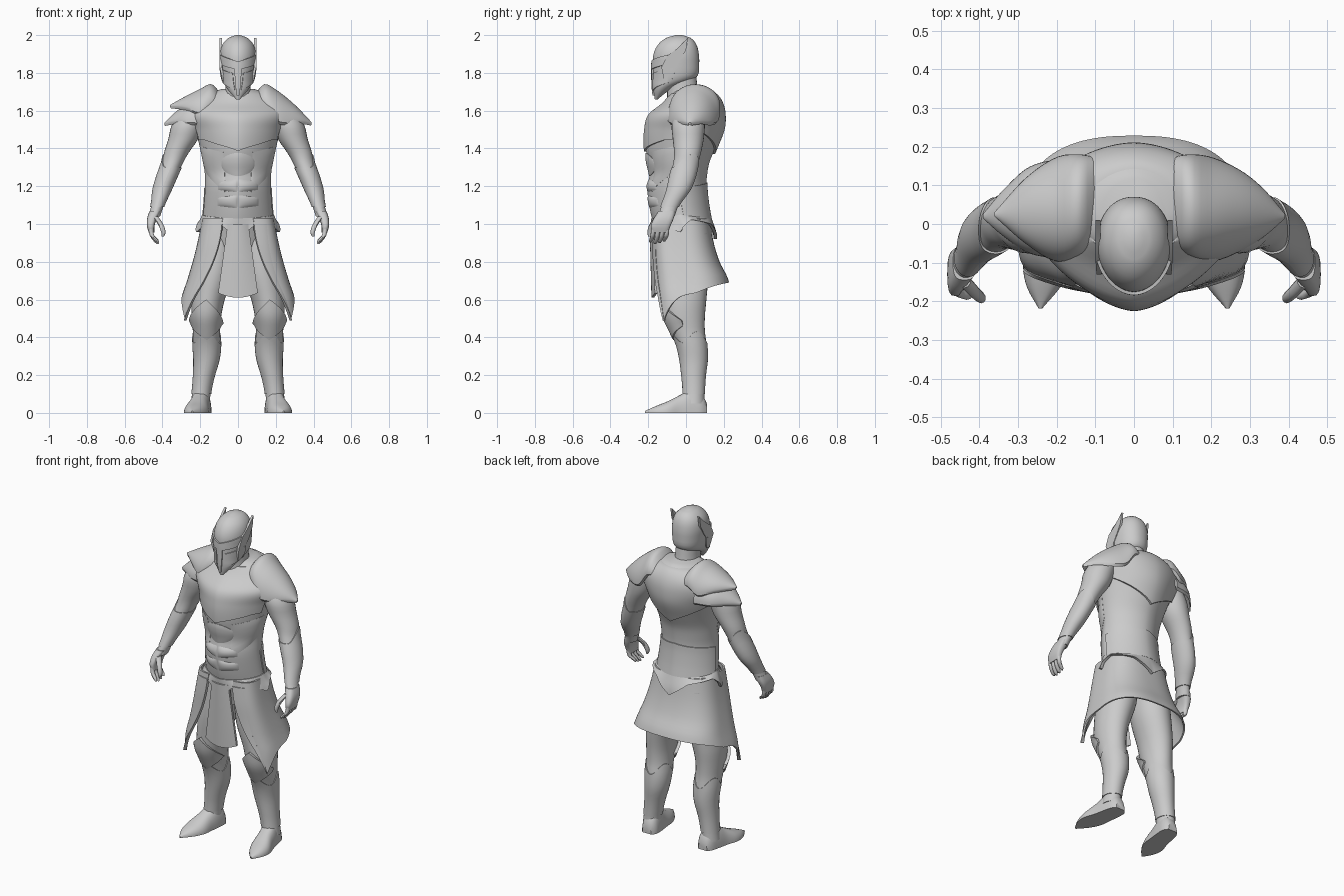
import bpy, bmesh, math
from math import sin, cos, pi

if "Cube" in bpy.data.objects:
    bpy.data.objects.remove(bpy.data.objects["Cube"])

steel = bpy.data.materials.new("grey_steel")
steel.diffuse_color = (0.6, 0.6, 0.6, 1)
steel.use_nodes = True
steel.node_tree.nodes["Principled BSDF"].inputs["Base Color"].default_value = steel.diffuse_color


def make(name, verts, faces, mirror=False):
    bm = bmesh.new()
    vs = [bm.verts.new(v) for v in verts]
    for f in faces:
        bm.faces.new([vs[i] for i in f])
    bmesh.ops.recalc_face_normals(bm, faces=bm.faces)
    me = bpy.data.meshes.new(name)
    bm.to_mesh(me)
    bm.free()
    me.materials.append(steel)
    me.shade_smooth()
    me.set_sharp_from_angle(angle=math.radians(40))
    ob = bpy.data.objects.new(name, me)
    bpy.context.collection.objects.link(ob)
    if mirror:
        ob.modifiers.new("Mirror", "MIRROR").use_mirror_merge = False


def spow(c, n):
    return math.copysign(abs(c) ** (2 / n), c)


def interp(s, z):
    """Smoothly interpolate rows keyed by their first value."""
    z = min(max(z, s[0][0]), s[-1][0])
    i = max(k for k in range(len(s) - 1) if s[k][0] <= z)
    p0, p1, p2, p3 = s[max(i - 1, 0)], s[i], s[i + 1], s[min(i + 2, len(s) - 1)]
    h = p2[0] - p1[0]
    t = (z - p1[0]) / h
    return [(2*t**3 - 3*t*t + 1) * p1[k] + (3*t*t - 2*t**3) * p2[k]
            + (t**3 - 2*t*t + t) * h * (p2[k] - p0[k]) / (p2[0] - p0[0])
            + (t**3 - t*t) * h * (p3[k] - p1[k]) / (p3[0] - p1[0]) for k in range(1, len(p1))]


class Form:
    """Smooth body form from sections (z, centre x, half width, front y, back y)."""
    def __init__(self, secs, nf=2.0, nb=2.0):
        self.s, self.nf, self.nb = secs, nf, nb

    def point(self, z, a, off=0.0):
        cx, rx, yf, yb = interp(self.s, z)
        n = self.nf if cos(a) > 0 else self.nb
        return (cx + (rx + off) * spow(sin(a), n),
                (yf + yb) / 2 - ((yb - yf) / 2 + off) * spow(cos(a), n), z)


def tube(name, rings, mirror=False):
    n, m = len(rings[0]), len(rings)
    faces = [(i*n + j, i*n + (j+1) % n, (i+1)*n + (j+1) % n, (i+1)*n + j)
             for i in range(m - 1) for j in range(n)]
    faces += [tuple(range(n)), tuple(range((m - 1) * n, m * n))]
    make(name, [v for r in rings for v in r], faces, mirror)


def loft(name, form, n=32, sub=3, mirror=False):
    zs = [p[0] + (q[0] - p[0]) * k / sub for p, q in zip(form.s, form.s[1:]) for k in range(sub)]
    tube(name, [[form.point(z, 2 * pi * j / n) for j in range(n)] for z in zs + [form.s[-1][0]]], mirror)


def sheet(name, fn, nu=16, nv=8, mirror=False):
    """Thick sheet: fn(u, v, layer), layer 0 outside and 1 inside."""
    w, m = nu + 1, (nu + 1) * (nv + 1)
    verts = [fn(i / nu, j / nv, k) for k in (0, 1) for j in range(nv + 1) for i in range(w)]
    faces = [tuple(k*m + q for q in (j*w + i, j*w + i + 1, (j+1)*w + i + 1, (j+1)*w + i))
             for k in (0, 1) for j in range(nv) for i in range(nu)]
    rim = ([i for i in range(w)] + [j*w + nu for j in range(1, nv + 1)]
           + [nv*w + i for i in range(nu - 1, -1, -1)] + [j*w for j in range(nv - 1, 0, -1)])
    faces += [(a, b, b + m, a + m) for a, b in zip(rim, rim[1:] + rim[:1])]
    make(name, verts, faces, mirror)


def plate(name, form, a0, a1, top, bot, off=0.008, thick=0.014, nu=28, nv=8, mirror=False, flare=0, dome=0):
    def fn(u, v, k):
        a, bulge = a0 + (a1 - a0) * u, dome * max(0, sin(pi * u) * sin(pi * v)) ** .6
        return form.point(top(a) + (bot(a) - top(a)) * v, a, off + flare * v + bulge * (1 - k) - thick * k)
    sheet(name, fn, nu, nv, mirror)


# Torso and neck
torso = Form([(.86, 0, .18, -.13, .13), (.95, 0, .20, -.155, .14), (1.02, 0, .188, -.178, .132),
              (1.1, 0, .18, -.195, .118), (1.2, 0, .174, -.205, .108), (1.27, 0, .176, -.19, .113),
              (1.33, 0, .185, -.2, .125), (1.4, 0, .20, -.213, .155), (1.5, 0, .228, -.213, .195),
              (1.58, 0, .262, -.192, .202), (1.64, 0, .245, -.12, .19), (1.685, 0, .175, -.085, .162),
              (1.715, 0, .085, -.07, .12)], 1.6, 1.8)
loft("torso", torso, 64)
loft("neck", Form([(1.6, 0, .085, -.1, .09), (1.7, 0, .068, -.1, .065), (1.82, 0, .065, -.1, .05)]), 24)

# Breastplate, belly and back armour
plate("breastplate", torso, -1.25, 1.25, lambda a: 1.69, lambda a: 1.385 + .06 * min(abs(a), 1.0),
      .005, .018, 40, 20, flare=.006)
oval = lambda a: .06 * math.sqrt(max(0, 1 - (a / .6) ** 2))
plate("belly_plate", torso, -.6, .6, lambda a: 1.317 + oval(a), lambda a: 1.313 - oval(a), .003, .014, dome=.01)
plate("flank_plate", torso, .5, 1.5, lambda a: 1.36 + .04 * a, lambda a: 1.17 + .13 * (a - .5), .001,
      mirror=True, dome=.008)
for i, z in enumerate((1.24, 1.155)):
    plate(f"abdomen_plate_{i + 1}", torso, .03, .75, lambda a: z - .02 * a, lambda a: z - .075 + .02 * a,
          -.001, .014, 16, mirror=True, dome=.011)
plate("back_plate", torso, pi - 1.2, pi + 1.2, lambda a: 1.70,
      lambda a: 1.37 + .11 * abs(a - pi), .006, .02, 40, 20, flare=.006)
plate("lower_back_plate", torso, pi - 1.45, pi + 1.45, lambda a: 1.22 - .02 * abs(a - pi),
      lambda a: 1.03, .006, .018, 40)

# Belt with pointed lower edge at the front, hips and back
points = (0, 1.35, pi, 2 * pi - 1.35, 2 * pi)
plate("belt", torso, 0, 2 * pi, lambda a: 1.05 - .02 * abs(cos(a)),
      lambda a: .92 + .035 * sin(a) ** 2 + .13 * min(min(abs(a - c) for c in points), .55),
      .005, .018, 96, 5, flare=.022)

# Skirt open at the front, with side tassets and a hanging centre panel
skirt = Form([(.48, 0, .312, -.165, .23), (.6, 0, .302, -.162, .232), (.7, 0, .27, -.168, .226),
              (.8, 0, .24, -.172, .178), (.9, 0, .215, -.175, .147), (1.05, 0, .185, -.168, .12)], 4, 2.5)


def skirt_fn(u, v, k):
    a0, s = .19 + .76 * v * v, abs(2 * u - 1)
    low = .69 - .07 * s ** 2 - .13 * s ** 5
    return skirt.point(1.03 + (low - 1.03) * v, a0 + (2 * pi - 2 * a0) * u, -.009 * k)


def tasset_fn(u, v, k):
    a = .18 + .77 * v * v + (.45 * (1 - v) + .02) * u
    return skirt.point(1.0 - .51 * v, a, .007 - .005 * u - .013 * k)


def panel_fn(u, v, k):
    s = 2 * u - 1
    return ((.055 + .05 * v) * s, -.193 + .01 * v + .018 * s * s + .014 * k, 1 + (.025 * s * s - .39) * v)


sheet("skirt", skirt_fn, 72, 14)
sheet("side_tasset", tasset_fn, 8, 16, True)
sheet("centre_panel", panel_fn, 10, 10)

# Legs, greaves and knee guards
leg = Form([(.05, .2, .05, -.02, .098), (.12, .192, .049, -.015, .097), (.2, .18, .055, -.022, .102),
            (.28, .167, .066, -.032, .112), (.36, .165, .073, -.05, .11), (.43, .167, .072, -.08, .1),
            (.51, .167, .078, -.112, .1), (.6, .158, .088, -.12, .108), (.75, .125, .105, -.13, .12),
            (.95, .1, .1, -.12, .12)])
loft("leg", leg, 32, mirror=True)
plate("greave", leg, 0, 2 * pi, lambda a: .40 + .03 * cos(3 * a), lambda a: .10, .004, .012, 48, mirror=True)
plate("knee_guard", leg, -1.4, 1.4, lambda a: .60 - .085 * abs(a - .1),
      lambda a: .385 + .055 * abs(a), .018, .024, mirror=True, flare=-.01)

# Pointed feet
foot_rows = [(-.218, .242, .005, .01), (-.16, .233, .045, .036), (-.1, .222, .064, .06),
             (-.03, .207, .058, .095), (.03, .197, .055, .125), (.085, .19, .048, .10), (.11, .19, .03, .05)]
foot = []
for i in range(25):
    y = -.218 + .328 * i / 24
    cx, hw, h = interp(foot_rows, y)
    foot.append([(cx + hw * spow(cos(pi * j / 16), 2.6), y, h * sin(pi * j / 16)) for j in range(17)])
tube("foot", foot, True)

# Arms and bracers
arm = Form([(1.04, .445, .033, -.15, -.06), (1.1, .425, .033, -.128, -.038), (1.18, .402, .047, -.1, .02),
            (1.25, .377, .053, -.085, .048), (1.33, .345, .057, -.066, .067), (1.38, .325, .066, -.063, .08),
            (1.45, .29, .079, -.07, .094), (1.53, .265, .084, -.075, .1), (1.6, .235, .066, -.045, .095),
            (1.65, .2, .04, 0, .085)])
loft("arm", arm, 28, mirror=True)
plate("bracer", arm, 0, 2 * pi, lambda a: 1.30 + .07 * max(0, cos(a - 2.0)) ** 2, lambda a: 1.09,
      .005, .012, 40, mirror=True)

# Hands with curled fingers
loft("palm", Form([(.955, .458, .015, -.18, -.095), (.99, .462, .02, -.186, -.082),
                   (1.03, .455, .026, -.17, -.065), (1.07, .438, .03, -.145, -.055)], 3, 3), 20, mirror=True)
for i in range(4):
    y, d = -.172 + .024 * i, abs(i - 1.2) * .008
    loft(f"finger_{i + 1}", Form([(.893 + d, .425, .006, y - .022, y - .010),
                                  (.905 + d, .434, .0115, y - .024, y - .002),
                                  (.94, .456, .012, y - .016, y + .008),
                                  (.98, .462, .012, y - .012, y + .012)]), 10, 2, True)
loft("thumb", Form([(.935, .398, .007, -.2, -.185), (.955, .395, .012, -.205, -.178),
                    (.995, .408, .015, -.195, -.165), (1.04, .438, .016, -.165, -.13)]), 10, 3, True)


# Layered shoulder guards, one broad plate on one side and two on the other
def shoulder(name, rows, side):
    def fn(u, v, k):
        x = rows[0][0] + (rows[-1][0] - rows[0][0]) * v
        z, yc, hw, drop = interp(rows, x)
        t = (u - .5) * pi
        return (side * (x - .003 * k), yc + hw * (1 - .09 * k) * sin(t), z - drop * (1 - cos(t)) - .013 * k)
    sheet(name, fn, 24, 18)


broad = [(.09, 1.69, .06, .11, .06), (.14, 1.74, .05, .13, .11), (.20, 1.712, .038, .135, .16),
         (.28, 1.65, .034, .102, .115), (.34, 1.592, .028, .058, .05), (.39, 1.538, .02, .006, .004)]
upper = broad[:2] + [(.20, 1.715, .038, .135, .125), (.28, 1.675, .034, .085, .06), (.36, 1.63, .025, .006, .004)]
lower = [(.17, 1.675, .04, .132, .14), (.27, 1.637, .036, .112, .1), (.34, 1.585, .028, .058, .045),
         (.39, 1.536, .02, .006, .004)]
shoulder("right_shoulder_guard", broad, 1)
shoulder("left_shoulder_upper", upper, -1)
shoulder("left_shoulder_lower", lower, -1)

# Helmet with brow, nose guard and cheek plates around the eye slits
helm = Form([(1.66, 0, .01, -.165, -.15), (1.70, 0, .045, -.172, -.1), (1.73, 0, .066, -.175, -.05),
             (1.76, 0, .08, -.176, .03), (1.79, 0, .088, -.176, .064), (1.85, 0, .094, -.176, .07),
             (1.9, 0, .095, -.172, .068), (1.95, 0, .082, -.148, .055), (1.985, 0, .05, -.105, .025),
             (2.0, 0, .012, -.055, -.02)], 1.9, 2.2)
loft("helmet", helm, 48)
plate("helmet_brow", helm, -1.2, 1.2, lambda a: 1.86 + .03 * abs(a), lambda a: 1.815 + .025 * abs(a), .008)
plate("nose_guard", helm, -.2, .2, lambda a: 1.83, lambda a: 1.68, .008, .014, 6)
plate("cheek_plate", helm, .32, 1.5, lambda a: 1.79 + .025 * a, lambda a: 1.695 + .035 * a, .006, mirror=True)

# Helmet side wings
wing = [(-.115, 1.75), (-.13, 1.83), (-.10, 1.89), (-.045, 1.93), (.01, 1.985), (0, 1.92),
        (-.035, 1.86), (-.075, 1.81), (-.085, 1.755)]
tube("helmet_wing", [[(.066 + .013 * k + .02 * min(1, (z - 1.74) / .1), y, z) for y, z in wing]
                     for k in (0, 1)], True)
